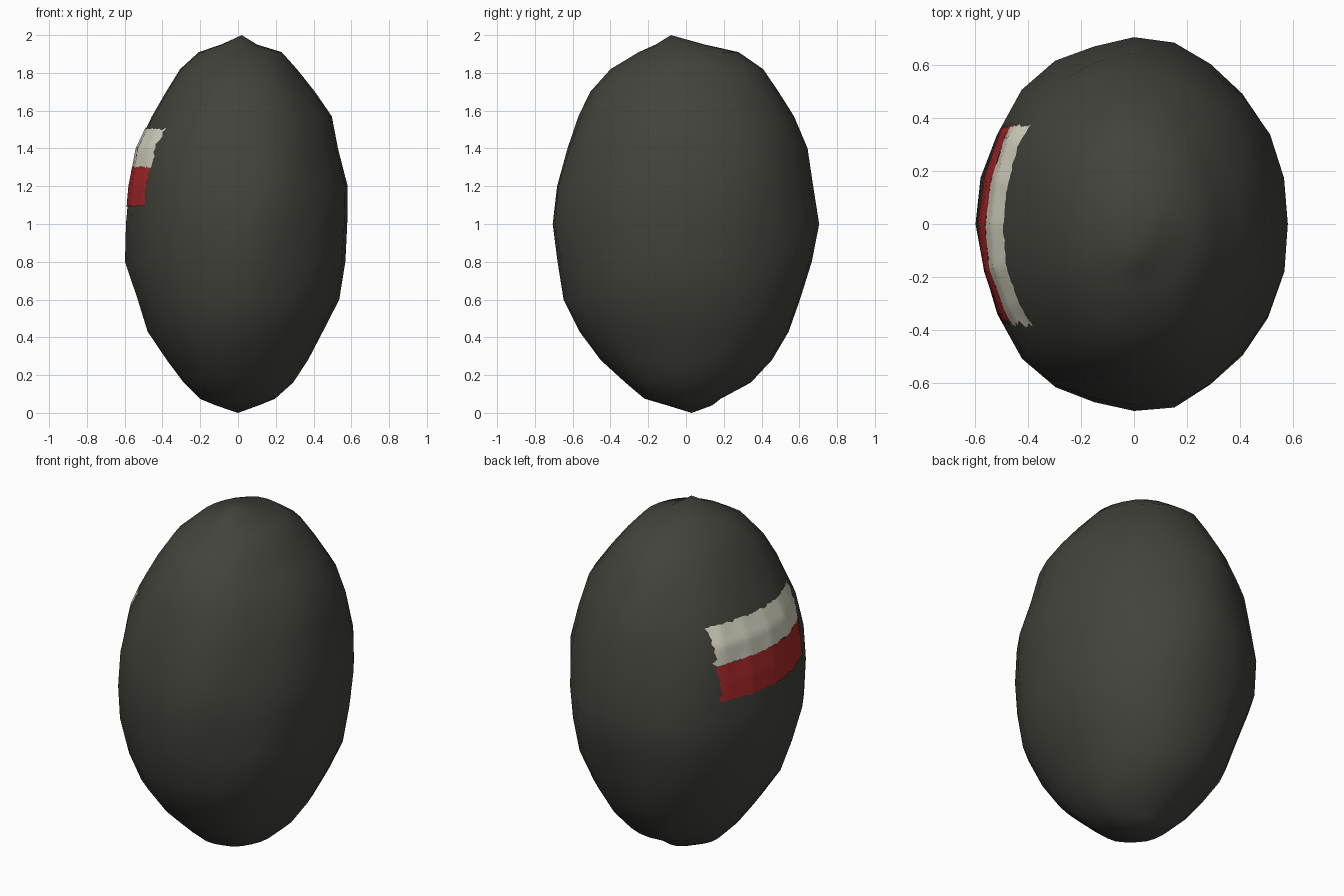
import bpy, math, random
from mathutils import Vector, noise
from mathutils.bvhtree import BVHTree

if "Cube" in bpy.data.objects:
    bpy.data.objects.remove(bpy.data.objects["Cube"])

random.seed(4)

def material(name, rgb):
    m = bpy.data.materials.new(name)
    m.diffuse_color = (*rgb, 1)
    m.use_nodes = True
    m.node_tree.nodes["Principled BSDF"].inputs["Base Color"].default_value = m.diffuse_color
    return m

def make_object(name, verts, faces, mat):
    me = bpy.data.meshes.new(name)
    me.from_pydata(verts, [], faces)
    me.materials.append(mat)
    me.polygons.foreach_set("use_smooth", [True] * len(me.polygons))
    ob = bpy.data.objects.new(name, me)
    bpy.context.collection.objects.link(ob)
    return ob

stone = material("dark stone", (0.056, 0.056, 0.046))
white = material("white paint", (0.70, 0.68, 0.55))
red = material("red paint", (0.42, 0.022, 0.024))

# Boulder cross-sections: height, left, right, front, back
rings = [
    (0.04, .12, .11, .10, .14), (0.075, .205, .195, .22, .185),
    (0.16, .29, .29, .32, .345), (0.28, .38, .37, .45, .46),
    (0.43, .48, .45, .56, .55), (0.60, .53, .54, .645, .61),
    (0.80, .595, .575, .68, .67), (1.00, .59, .585, .71, .705),
    (1.20, .575, .585, .69, .67), (1.40, .54, .53, .635, .64),
    (1.57, .46, .495, .575, .57), (1.70, .385, .405, .51, .49),
    (1.82, .31, .31, .40, .41), (1.91, .21, .23, .25, .28),
    (1.95, .09, .10, .16, .10)]
N = 24

# Boulder: lofted rings with lumps and gently twisting ridges
verts, faces = [], []
for z, left, right, front, back in rings:
    for i in range(N):
        a = 2 * math.pi * i / N
        c, s = math.cos(a), math.sin(a)
        diag = abs(math.sin(2 * a))  # lumps fade at the four measured sides
        ends = min(1, abs(z - 1) / 0.7)
        lump = noise.noise(Vector((c * 2.2, s * 2.2, z * 1.8)))
        k = (0.997 + 0.035 * lump * diag + 0.006 * ends * diag
             + 0.009 * math.cos(7 * (a - 0.5 * z)))
        verts.append((c * (right if c > 0 else left) * k,
                      s * (back if s > 0 else front) * k, z))
for r in range(len(rings) - 1):
    for i in range(N):
        j = (i + 1) % N
        a, b, c, d = r * N + i, r * N + j, (r + 1) * N + j, (r + 1) * N + i
        faces += [(a, b, c), (a, c, d)]
bottom, top = len(verts), len(verts) + 1
verts += [(0.0, 0.03, 0.0), (0.02, -0.08, 2.0)]
last = (len(rings) - 1) * N
for i in range(N):
    j = (i + 1) % N
    faces += [(bottom, j, i), (top, last + i, last + j)]
make_object("boulder", verts, faces, stone)
surface = BVHTree.FromPolygons([Vector(v) for v in verts], faces)

# Painted stripes: thin ragged skins laid over the left side
def stripe(name, z0, z1, half, mat):
    cols, rows = 44, 10
    low = [z0 + random.uniform(-.006, .006) for _ in range(cols + 1)]
    high = [z1 + random.uniform(-.006, .006) for _ in range(cols + 1)]
    vs, fs = [], []
    for r in range(rows + 1):
        y0 = -half + random.uniform(-.014, .014)
        y1 = half + random.uniform(-.014, .014)
        for c in range(cols + 1):
            y = y0 + (y1 - y0) * c / cols
            z = low[c] + (high[c] - low[c]) * r / rows
            hit, normal, _, _ = surface.ray_cast(Vector((-2, y, z)), Vector((1, 0, 0)))
            vs.append(hit + normal * 0.005)
    w = cols + 1
    for r in range(rows):
        for c in range(cols):
            a = r * w + c
            fs.append((a, a + w, a + w + 1, a + 1))
    make_object(name, vs, fs, mat)

stripe("white_stripe", 1.30, 1.505, .378, white)
stripe("red_stripe", 1.095, 1.30, .37, red)
